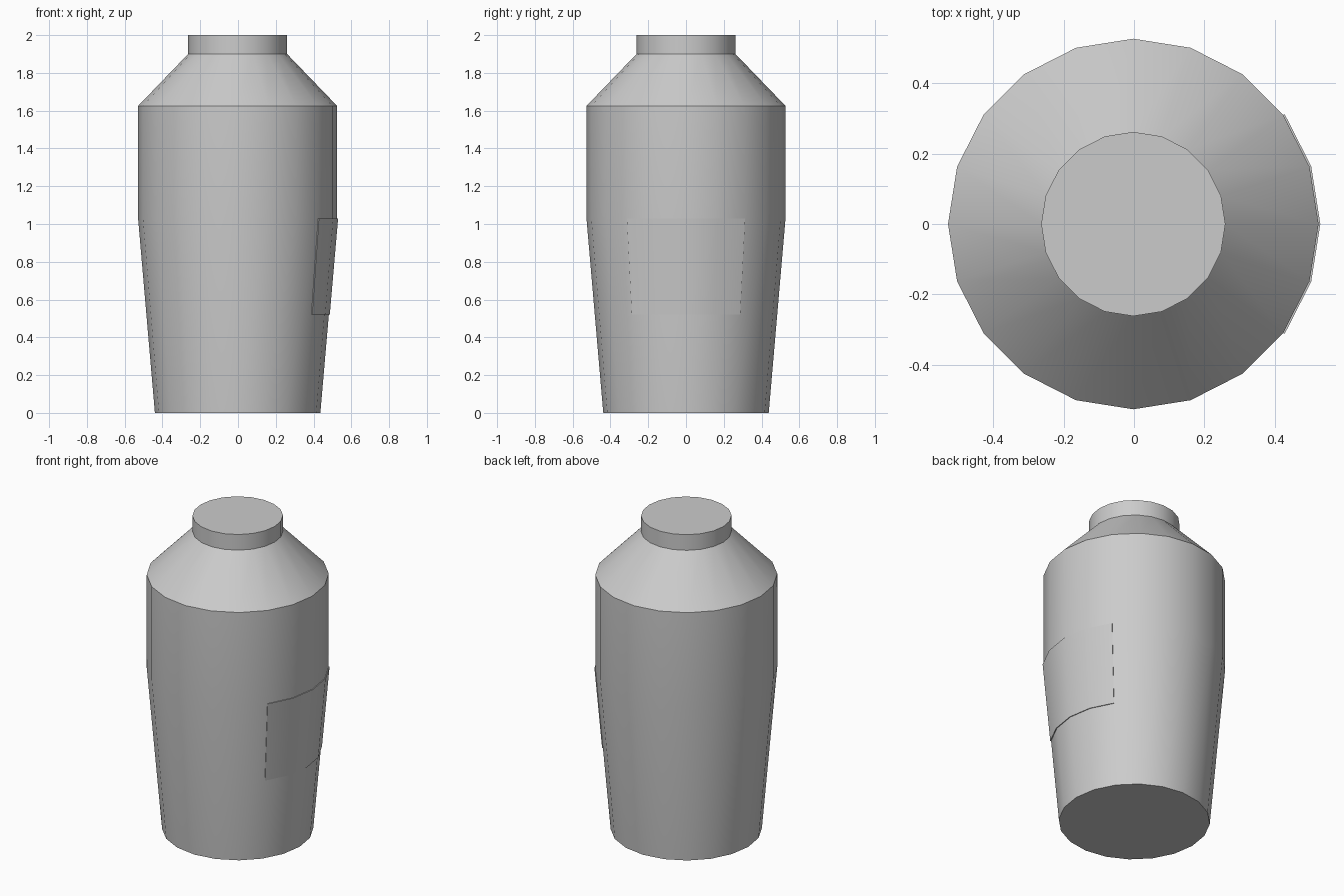
import bpy, bmesh
from math import cos, sin, tau

if "Cube" in bpy.data.objects:
    bpy.data.objects.remove(bpy.data.objects["Cube"])

SIDES = 20
CENTRE_X = -0.002
PROFILE = [(0.438, 0), (0.527, 1.03), (0.527, 1.625), (0.262, 1.9), (0.262, 2.0)]


def ring(bm, radius, z, steps):
    return [bm.verts.new((CENTRE_X + radius * cos(tau * i / SIDES),
                          radius * sin(tau * i / SIDES), z)) for i in steps]


def bridge(bm, low, high, closed):
    n = len(low)
    for i in range(n if closed else n - 1):
        j = (i + 1) % n
        bm.faces.new((low[i], low[j], high[j], high[i]))


def finish(bm, name):
    bmesh.ops.recalc_face_normals(bm, faces=bm.faces[:])
    mesh = bpy.data.meshes.new(name)
    bm.to_mesh(mesh)
    bm.free()
    obj = bpy.data.objects.new(name, mesh)
    bpy.context.collection.objects.link(obj)
    bpy.ops.object.select_all(action='DESELECT')
    obj.select_set(True)
    bpy.context.view_layer.objects.active = obj
    bpy.ops.object.shade_smooth_by_angle(angle=0.52)
    return obj


# Bottle: tapered body, sloped shoulder and capped neck
bm = bmesh.new()
rings = [ring(bm, r, z, range(SIDES)) for r, z in PROFILE]
for low, high in zip(rings, rings[1:]):
    bridge(bm, low, high, True)
bm.faces.new(rings[0][::-1])
bm.faces.new(rings[-1])
finish(bm, "bottle")

# Label: thin curved plate lying on the right side of the tapered body
bm = bmesh.new()
steps = range(-2, 3)
Z0, Z1 = 0.52, 1.03
r0 = 0.438 + (0.527 - 0.438) * Z0 / 1.03
inner = [ring(bm, r0 - 0.001, Z0, steps), ring(bm, 0.526, Z1, steps)]
outer = [ring(bm, r0 + 0.005, Z0, steps), ring(bm, 0.532, Z1, steps)]
bridge(bm, *inner, False)
bridge(bm, *outer, False)
for a, b in zip(inner, outer):
    bridge(bm, a, b, False)
for k in (0, -1):
    bm.faces.new((inner[0][k], outer[0][k], outer[1][k], inner[1][k]))
finish(bm, "label")
